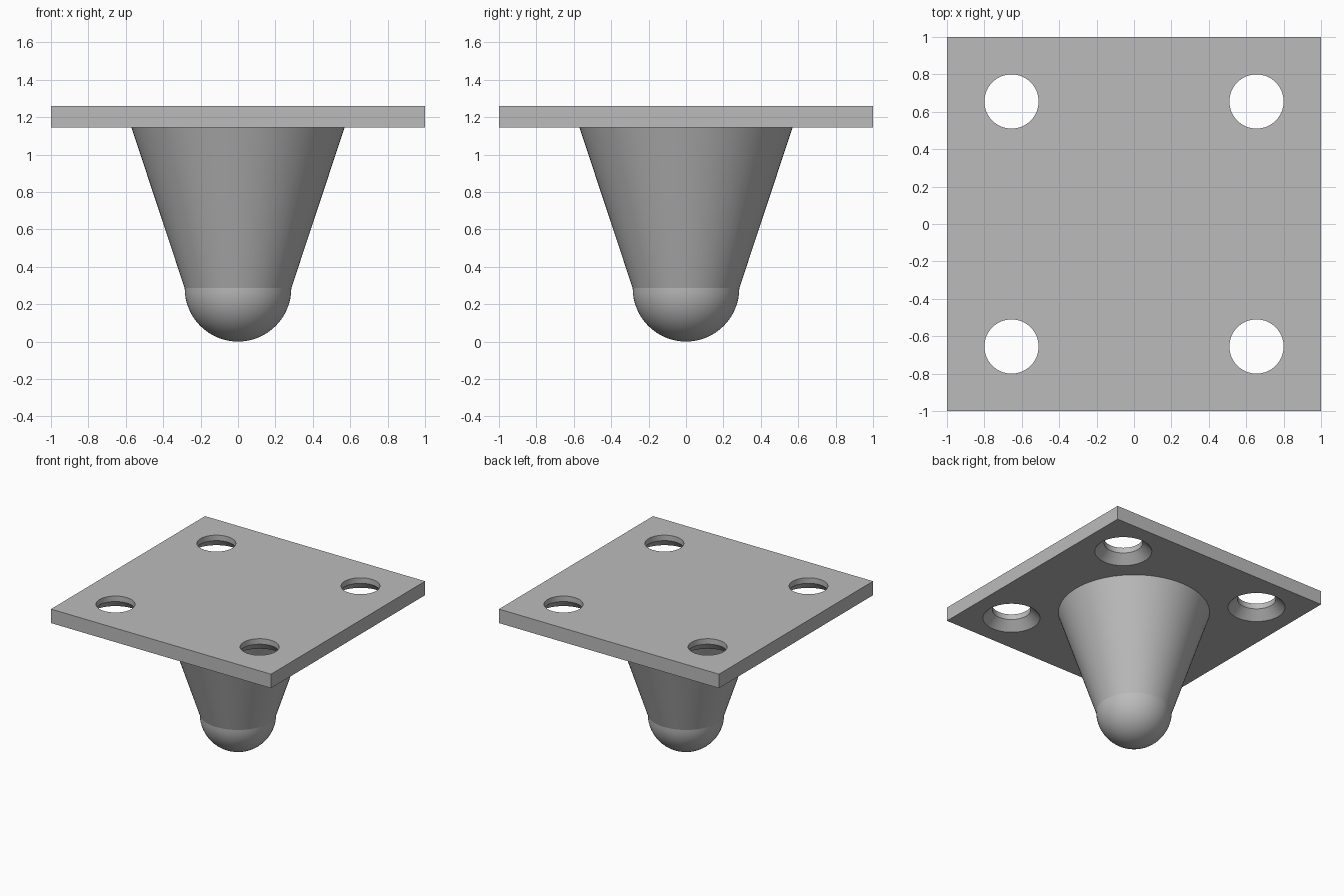
import bpy
import math

cube = bpy.data.objects.get("Cube")
if cube:
    bpy.data.objects.remove(cube, do_unlink=True)

PLATE_BOTTOM, PLATE_TOP = 1.145, 1.26
TIP_R, CONE_R = 0.285, 0.57
HOLE_R, SINK_R, SINK_DEPTH, HOLE_POS = 0.145, 0.215, 0.07, 0.655
SEGMENTS = 64

grey = bpy.data.materials.new("plain grey")
grey.use_nodes = True
colour = (0.5, 0.5, 0.5, 1)
grey.diffuse_color = colour
grey.node_tree.nodes["Principled BSDF"].inputs["Base Color"].default_value = colour


def lathe(name, profile, x=0, y=0):
    """Revolve (radius, z) points about a vertical axis; zero radius makes a pole."""
    verts, rings, faces = [], [], []
    for r, z in profile:
        count = 1 if r < 1e-6 else SEGMENTS
        start = len(verts)
        rings.append([start + i % count for i in range(SEGMENTS)])
        for i in range(count):
            a = math.tau * i / SEGMENTS
            verts.append((x + r * math.cos(a), y + r * math.sin(a), z))
    for low, high in zip(rings, rings[1:]):
        for i in range(SEGMENTS):
            j = (i + 1) % SEGMENTS
            loop = [low[i], low[j], high[j], high[i]]
            faces.append(list(dict.fromkeys(loop)))
    mesh = bpy.data.meshes.new(name)
    mesh.from_pydata(verts, [], faces)
    mesh.materials.append(grey)
    obj = bpy.data.objects.new(name, mesh)
    bpy.context.collection.objects.link(obj)
    return obj


def smooth(obj):
    bpy.ops.object.select_all(action='DESELECT')
    obj.select_set(True)
    bpy.context.view_layer.objects.active = obj
    bpy.ops.object.shade_smooth_by_angle(angle=math.radians(30))


# Square mounting plate
bpy.ops.mesh.primitive_cube_add(size=1, location=(0, 0, (PLATE_BOTTOM + PLATE_TOP) / 2))
plate = bpy.context.object
plate.name = "mounting_plate"
plate.scale = (2, 2, PLATE_TOP - PLATE_BOTTOM)
bpy.ops.object.transform_apply(location=True, rotation=False, scale=True)
plate.data.materials.append(grey)

# Four screw holes, countersunk from below
sink_top = PLATE_BOTTOM + SINK_DEPTH
hole_profile = [(0, PLATE_BOTTOM - 0.1), (SINK_R, PLATE_BOTTOM - 0.1),
                (SINK_R, PLATE_BOTTOM), (HOLE_R, sink_top),
                (HOLE_R, PLATE_TOP + 0.1), (0, PLATE_TOP + 0.1)]
for sx in (-1, 1):
    for sy in (-1, 1):
        cutter = lathe("hole_cutter", hole_profile, sx * HOLE_POS, sy * HOLE_POS)
        cutter.hide_render = True
        bpy.context.view_layer.objects.active = plate
        mod = plate.modifiers.new("screw_hole", 'BOOLEAN')
        mod.operation = 'DIFFERENCE'
        mod.solver = 'EXACT'
        mod.object = cutter
        bpy.ops.object.modifier_apply(modifier=mod.name)
        bpy.data.objects.remove(cutter, do_unlink=True)
smooth(plate)

# Tapered leg
smooth(lathe("tapered_leg", [(TIP_R, TIP_R), (CONE_R, PLATE_BOTTOM)]))

# Rounded foot
steps = 16
arc = [(TIP_R * math.sin(t), TIP_R * (1 - math.cos(t)))
       for t in (math.pi / 2 * i / steps for i in range(steps + 1))]
smooth(lathe("rounded_foot", arc))
